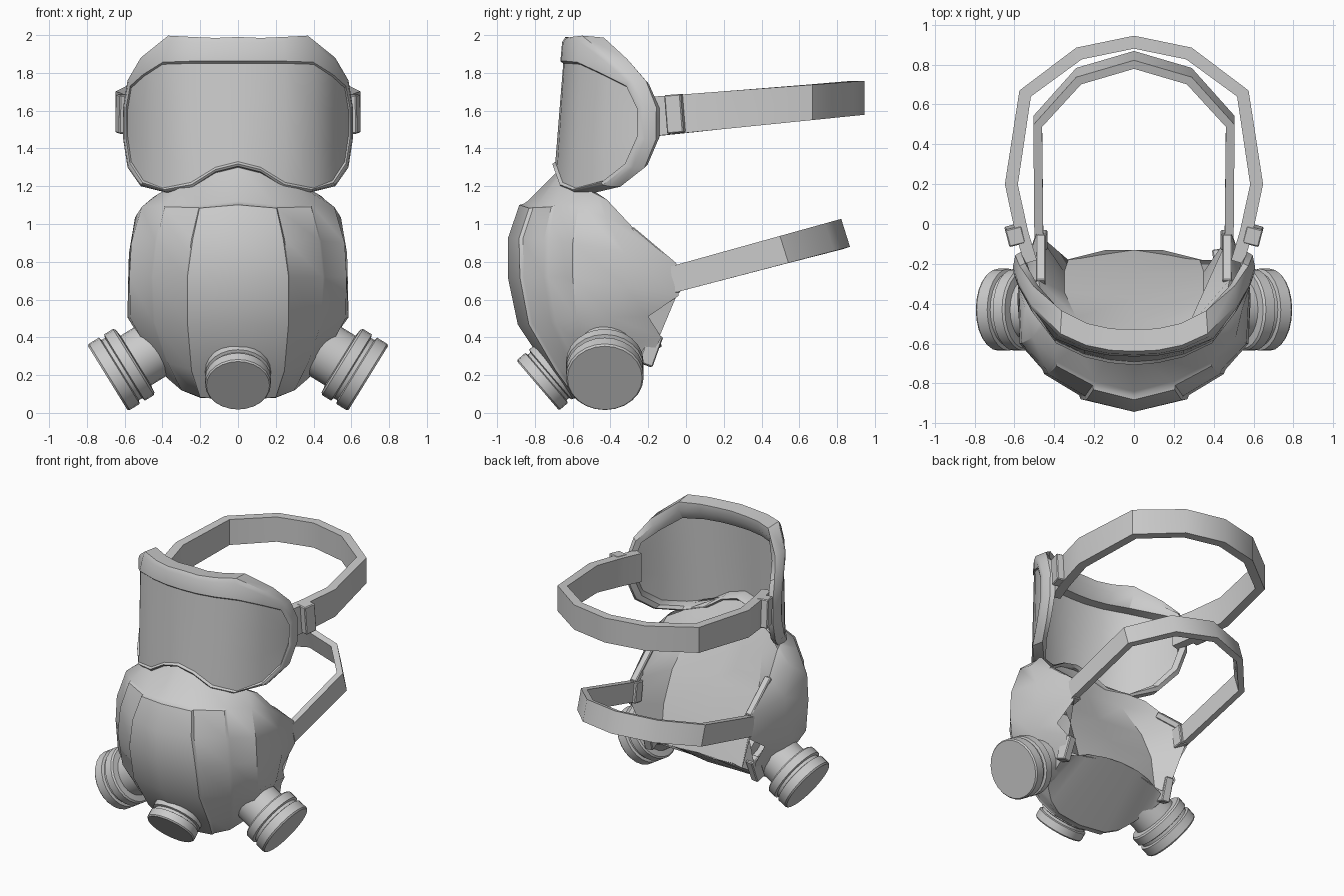
import bpy, bmesh, math
from mathutils import Vector, Matrix

if "Cube" in bpy.data.objects:
    bpy.data.objects.remove(bpy.data.objects["Cube"])


def finish(name, bm, angle=30, outward=True):
    if outward:
        bmesh.ops.recalc_face_normals(bm, faces=bm.faces)
    me = bpy.data.meshes.new(name)
    bm.to_mesh(me)
    bm.free()
    ob = bpy.data.objects.new(name, me)
    bpy.context.collection.objects.link(ob)
    bpy.ops.object.select_all(action='DESELECT')
    ob.select_set(True)
    bpy.context.view_layer.objects.active = ob
    bpy.ops.object.shade_smooth_by_angle(angle=math.radians(angle))
    return ob


def skin(bm, rows, close_rows=False, close_cols=False):
    """Quad skin over a grid of points; returns faces as [row][col]."""
    v = [[bm.verts.new(p) for p in r] for r in rows]
    n, m = len(v), len(v[0])
    return [[bm.faces.new((v[i][j], v[i][(j + 1) % m],
                           v[(i + 1) % n][(j + 1) % m], v[(i + 1) % n][j]))
             for j in range(m if close_cols else m - 1)]
            for i in range(n if close_rows else n - 1)]


def flip(p):
    return (-p[0], p[1], p[2])


def mirrored(half):
    return [[flip(p) for p in c] for c in half[:0:-1]] + half


# Face shell: half columns from the centre line to the rear rim, top to bottom
centre = [(0, -.66, 1.30), (0, -.84, 1.12), (0, -.91, .92), (0, -.91, .72),
          (0, -.86, .48), (0, -.70, .24), (0, -.56, .07), (0, -.13, .36)]
panel = [(.12, -.65, 1.28), (.20, -.79, 1.10), (.24, -.85, .92), (.27, -.845, .72),
         (.27, -.80, .48), (.25, -.66, .24), (.20, -.54, .08), (.14, -.13, .35)]
cheek = [(.28, -.60, 1.23), (.39, -.69, 1.10), (.44, -.73, .91), (.46, -.73, .72),
         (.45, -.69, .48), (.38, -.59, .27), (.30, -.50, .12), (.26, -.16, .34)]
flank = [(.42, -.48, 1.16), (.51, -.57, 1.09), (.565, -.60, .90), (.575, -.60, .72),
         (.57, -.58, .50), (.47, -.52, .32), (.37, -.45, .18), (.34, -.18, .31)]
rim = [(.45, -.42, 1.13), (.48, -.28, .98), (.49, -.05, .79), (.49, -.04, .62),
       (.50, -.20, .51), (.47, -.13, .40), (.44, -.20, .28), (.40, -.20, .30)]
side = [tuple((Vector(a) + Vector(b)) / 2 + Vector((.05 if 0 < i < 5 else .01, 0, 0)))
        for i, (a, b) in enumerate(zip(flank, rim))]
bm = bmesh.new()
f = skin(bm, mirrored([centre, panel, cheek, flank, side, rim]))
bm.normal_update()
if f[5][3].normal.y > 0:
    bmesh.ops.reverse_faces(bm, faces=bm.faces)
    bm.normal_update()
# raised centre panels
bmesh.ops.inset_region(bm, faces=[f[c][r] for c in range(3, 7) for r in range(1, 6)],
                       thickness=.02, depth=.015)
bm.normal_update()
bmesh.ops.inset_region(bm, faces=[f[c][r] for c in (4, 5) for r in range(1, 6)],
                       thickness=.012, depth=.018)
finish("face_shell", bm, 38, False)

# Shallow inner liner that closes the back of the shell
liner = [[(0, -.62, 1.29), (0, -.49, 1.05), (0, -.37, .80), (0, -.25, .58), (0, -.13, .36)],
         [(.20, -.60, 1.25), (.29, -.47, 1.04), (.35, -.34, .80), (.35, -.24, .58), (.33, -.18, .315)],
         [(.45, -.42, 1.13), (.48, -.28, .98), (.48, -.05, .79), (.48, -.05, .62), (.44, -.18, .31)]]
bm = bmesh.new()
skin(bm, mirrored(liner))
finish("inner_liner", bm, 30)

# Goggles: x, y, lens top, lens bottom, frame x, frame top, frame bottom
spans = [(0, -.65, 1.85, 1.33, 0, 1.99, 1.30),
         (.12, -.645, 1.85, 1.30, .12, 1.985, 1.27),
         (.25, -.62, 1.85, 1.22, .24, 1.99, 1.19),
         (.40, -.56, 1.845, 1.19, .37, 1.997, 1.165),
         (.50, -.42, 1.78, 1.23, .515, 1.88, 1.20),
         (.565, -.30, 1.72, 1.33, .585, 1.76, 1.30),
         (.585, -.24, 1.60, 1.47, .608, 1.62, 1.45)]


def lens_point(x, y, z):
    return Vector((x, y - .08 * (1.85 - min(z, 1.85)) * (1 - x / .7), z))


bm = bmesh.new()
skin(bm, mirrored([[lens_point(x, y, zt + (zb - zt) * k / 3) for k in range(4)]
                   for x, y, zt, zb, *_ in spans]))
finish("goggle_lens", bm, 40)

inner = [lens_point(s[0], s[1], s[2]) for s in spans] + \
        [lens_point(s[0], s[1], s[3]) for s in spans[::-1]]
outer = [lens_point(s[4], s[1], s[5]) for s in spans] + \
        [lens_point(s[4], s[1], s[6]) for s in spans[::-1]]
sections = []
for a, b in zip(inner, outer):
    wide = min(1, (b - a).length / .15)          # the brow band is deeper
    lip = (b - a).normalized() * .012
    sections.append([a,
                     a + lip + Vector((0, -.015, 0)),
                     a.lerp(b, .8) + Vector((0, -.006, 0)),
                     b + Vector((0, .03 - .02 * wide, 0)),
                     b + Vector((-.02 * b.x, .075 + .05 * wide, -.01 * wide)),
                     a.lerp(b, .5) + Vector((-.05 * a.x, .10 + .02 * wide, 0)),
                     a + Vector((-.07 * a.x, .07, 0))])
bm = bmesh.new()
skin(bm, sections + [[flip(p) for p in s] for s in sections[-2:0:-1]], True, True)
finish("goggle_frame", bm, 35)


# Straps: flat bands that follow a half path mirrored round the head
def strap(name, path, z_at, up, heights, thick):
    pts = [Vector((x, y, z_at(y))) for x, y in path]
    pts += [Vector(flip(p)) for p in pts[-2::-1]]
    up = Vector(up).normalized()
    y0, y1 = path[0][1], path[-1][1]
    rows = []
    for i, p in enumerate(pts):
        t = pts[min(i + 1, len(pts) - 1)] - pts[max(i - 1, 0)]
        inward = up.cross(t).normalized() * thick
        h = up * (heights[0] + (heights[1] - heights[0]) * (p.y - y0) / (y1 - y0)) / 2
        rows.append([p - h, p + h, p + h + inward, p - h + inward])
    bm = bmesh.new()
    skin(bm, rows, close_cols=True)
    bmesh.ops.holes_fill(bm, edges=bm.edges)
    finish(name, bm, 38)


strap("goggle_strap", [(.55, -.20), (.595, -.05), (.648, .2), (.575, .67), (.29, .885), (0, .945)],
      lambda y: 1.585 + .088 * y, (0, 0, 1), (.21, .18), .065)
strap("mask_strap", [(.50, -.07), (.505, .52), (.29, .76), (0, .845)],
      lambda y: .725 + .27 * y, (0, -.3, .95), (.14, .155), .045)


# Buckles and rim tabs
def block(name, loc, size, rot):
    for s, label in ((1, "right"), (-1, "left")):
        bm = bmesh.new()
        bmesh.ops.create_cube(bm, size=1, matrix=Matrix.Translation((loc[0] * s, loc[1], loc[2]))
                              @ Matrix.Rotation(rot[1] * s, 4, 'Z')
                              @ Matrix.Rotation(rot[0], 4, 'X')
                              @ Matrix.Diagonal((*size, 1)))
        bmesh.ops.bevel(bm, geom=bm.edges[:], offset=.006, segments=1, affect='EDGES')
        finish(label + "_" + name, bm)


block("buckle", (.597, -.055, 1.583), (.085, .09, .205), (.08, -.25))
block("strap_tab", (.465, -.08, .705), (.06, .08, .15), (.15, 0))
block("rim_lip", (.468, -.18, .872), (.05, .045, .30), (.87, 0))
block("chin_tab", (.43, -.19, .335), (.06, .08, .17), (-.35, .15))


# Filter canisters: turned profile, radius and distance behind the face
def canister(name, face, axis, size, neck):
    prof = [(.192, 0), (.2, -.010), (.2, -.07), (.182, -.076), (.182, -.096), (.2, -.102),
            (.2, -.155), (.19, -.165), (.15, -.17), (.15, -neck)]
    rot = Vector((0, 0, 1)).rotation_difference(Vector(axis)).to_matrix().to_4x4()
    mat = Matrix.Translation(face) @ rot @ Matrix.Scale(size, 4)
    n = 24
    rows = [[mat @ Vector((r * math.cos(math.tau * k / n), r * math.sin(math.tau * k / n), h))
             for k in range(n)] for r, h in prof]
    bm = bmesh.new()
    skin(bm, rows, close_cols=True)
    bmesh.ops.holes_fill(bm, edges=bm.edges)
    finish(name, bm)


for s, label in ((1, "right"), (-1, "left")):
    canister(label + "_filter", (.69 * s, -.43, .185), (.85 * s, 0, -.525), 1.03, .34)
canister("front_valve", (0, -.785, .145), (0, -.76, -.65), .87, .26)
